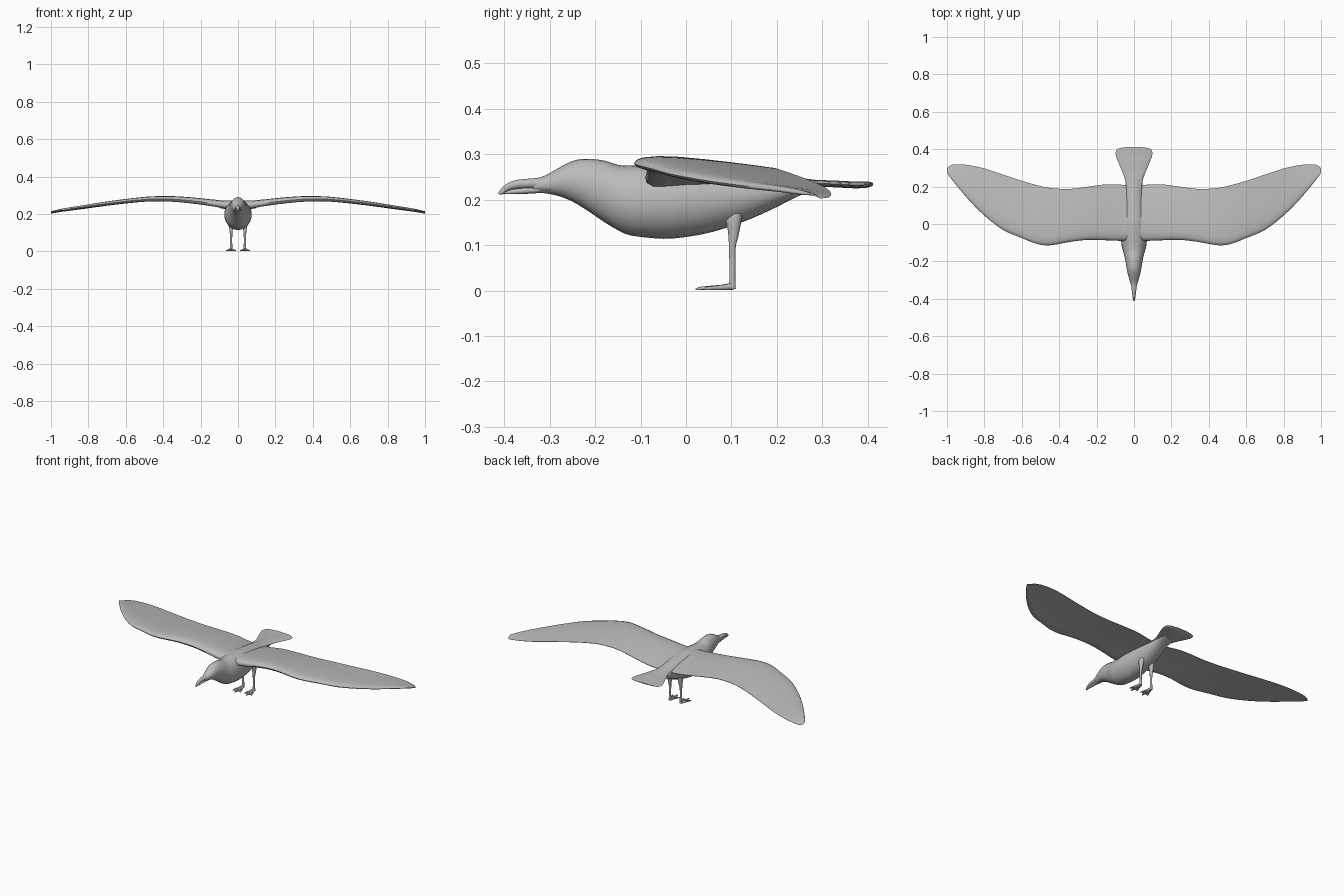
import bpy, bmesh, math
from mathutils import Vector

plumage = bpy.data.materials.new("plumage_grey")
plumage.diffuse_color = (0.5, 0.5, 0.5, 1)


def refine(st, n):
    """Catmull-Rom interpolation through station tuples."""
    out = []
    for i in range(len(st) - 1):
        a, b, c, d = (Vector(st[max(0, min(len(st) - 1, i + k))]) for k in (-1, 0, 1, 2))
        for k in range(n):
            t = k / n
            out.append(0.5 * (2 * b + (c - a) * t + (2 * a - 5 * b + 4 * c - d) * t ** 2
                              + (3 * b - a - 3 * c + d) * t ** 3))
    return out + [Vector(st[-1])]


def loft(name, rings, mirror=False, angle=50):
    """Skin equal-length rings, cap both ends, optionally mirror across x."""
    bm = bmesh.new()
    rows = [[bm.verts.new(p) for p in r] for r in rings]
    n = len(rows[0])
    for a, b in zip(rows, rows[1:]):
        for i in range(n):
            j = (i + 1) % n
            bm.faces.new((a[i], a[j], b[j], b[i]))
    bm.faces.new(rows[0])
    bm.faces.new(rows[-1])
    bmesh.ops.recalc_face_normals(bm, faces=bm.faces)
    me = bpy.data.meshes.new(name)
    bm.to_mesh(me)
    bm.free()
    me.materials.append(plumage)
    ob = bpy.data.objects.new(name, me)
    bpy.context.collection.objects.link(ob)
    bpy.ops.object.select_all(action='DESELECT')
    ob.select_set(True)
    bpy.context.view_layer.objects.active = ob
    bpy.ops.object.shade_smooth_by_angle(angle=math.radians(angle))
    if mirror:
        ob.modifiers.new("mirror", 'MIRROR')
    return ob


def circle(n):
    return [(math.cos(2 * math.pi * i / n), math.sin(2 * math.pi * i / n)) for i in range(n)]


def along_y(stations, n=20, steps=3, x0=0):
    """Elliptical rings from (y, top, bottom, half width)."""
    return [[(x0 + w * c, y, (t + b) / 2 + (t - b) / 2 * s) for c, s in circle(n)]
            for y, t, b, w in refine(stations, steps)]


def along_z(stations, n=10, steps=2):
    """Elliptical rings from (z, x, y, x radius, y radius)."""
    return [[(x + rx * c, y + ry * s, z) for c, s in circle(n)]
            for z, x, y, rx, ry in refine(stations, steps)]


# Head and body
loft("body", along_y([
    (-0.335, .246, .216, .013), (-0.31, .253, .214, .021), (-0.28, .270, .208, .030),
    (-0.25, .285, .196, .037), (-0.22, .290, .178, .042), (-0.18, .286, .151, .049),
    (-0.15, .277, .133, .057), (-0.12, .275, .121, .065), (-0.05, .280, .114, .073),
    (0, .281, .118, .072), (.05, .276, .127, .068), (.10, .270, .142, .062),
    (.15, .263, .161, .055), (.20, .255, .184, .048), (.25, .248, .209, .042),
    (.30, .242, .227, .036)], n=24))

# Beak: hooked upper half and shorter lower half
loft("upper_beak", along_y([
    (-0.412, .217, .212, .002), (-0.405, .226, .211, .005), (-0.39, .238, .220, .008),
    (-0.37, .244, .224, .010), (-0.34, .247, .224, .014), (-0.30, .250, .222, .020)], n=14))
loft("lower_beak", along_y([
    (-0.402, .216, .213, .002), (-0.385, .222, .212, .006), (-0.36, .226, .212, .009),
    (-0.33, .228, .214, .014), (-0.29, .230, .214, .022)], n=14))

# Tail fan
loft("tail", along_y([
    (.18, .254, .225, .042), (.23, .249, .226, .046), (.28, .244, .229, .063),
    (.33, .242, .227, .084), (.37, .240, .225, .098), (.395, .240, .226, .094),
    (.405, .239, .228, .078), (.411, .237, .231, .045)], n=20))

# Wings: (x, leading y, trailing y, mid z, thickness)
wing_stations = [
    (0, -.088, .205, .242, .044), (.07, -.090, .210, .244, .042), (.15, -.087, .212, .255, .036),
    (.25, -.085, .199, .267, .033), (.35, -.097, .187, .275, .030), (.45, -.114, .193, .276, .027),
    (.52, -.106, .208, .272, .025), (.60, -.075, .231, .264, .023), (.70, -.032, .264, .252, .021),
    (.80, .045, .297, .238, .018), (.88, .125, .314, .227, .015), (.94, .195, .319, .219, .012),
    (.98, .245, .314, .212, .009), (1.0, .275, .296, .209, .004)]
# (chord fraction, upper side height, lower side height)
foil = [(0, 0, 0), (.015, .28, -.25), (.06, .48, -.42), (.15, .60, -.40), (.30, .60, -.28),
        (.50, .48, -.18), (.70, .32, -.12), (.88, .14, -.10), (1, 0, -.08)]
profile = [(c, u) for c, u, _ in foil] + [(c, l) for c, _, l in reversed(foil[1:])]
loft("wing", [[(x, a + (b - a) * c, z + t * h + .010 * (.4 - c)) for c, h in profile]
              for x, a, b, z, t in refine(wing_stations, 3)], mirror=True)

# Legs: feathered thigh tapering into a thin shank
loft("leg", along_z([
    (.004, .037, .100, .009, .010), (.02, .037, .102, .007, .007), (.06, .037, .102, .006, .007),
    (.098, .037, .102, .007, .008), (.115, .037, .104, .009, .011), (.135, .036, .105, .012, .014),
    (.155, .035, .105, .014, .018), (.18, .033, .110, .014, .016)]), mirror=True)

# Feet: three toes joined by a thin web
for name, tip_x, tip_y in (("inner_toe", .013, .040), ("middle_toe", .039, .021), ("outer_toe", .063, .038)):
    rings = []
    for t, top, w in ((0, .018, .008), (.3, .013, .006), (.7, .010, .005), (.92, .008, .004), (1, .004, .001)):
        x, y = .037 + (tip_x - .037) * t, .105 + (tip_y - .105) * t
        rings.append([(x + w * c, y, .001 + (top - .001) * (.5 + .5 * s)) for c, s in circle(8)])
    loft(name, rings, mirror=True)
outline = [(.037, .100), (.015, .045), (.027, .046), (.039, .030), (.050, .045), (.061, .043)]
loft("foot_web", [[(x, y, z) for x, y in outline] for z in (.002, .005)], mirror=True, angle=30)
